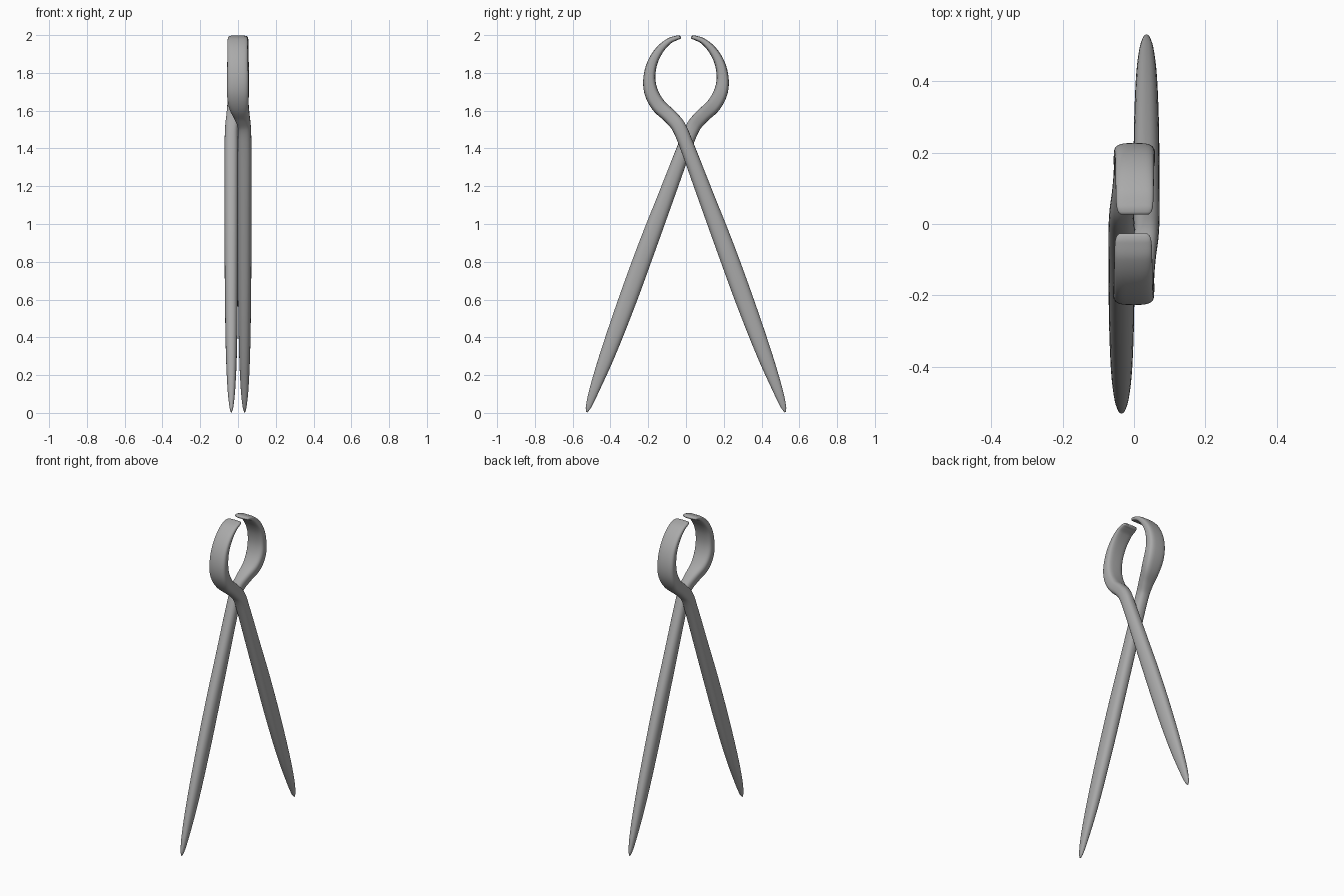
import bpy, bmesh, math
from mathutils import Vector

if "Cube" in bpy.data.objects:
    bpy.data.objects.remove(bpy.data.objects["Cube"])

iron = bpy.data.materials.new("grey iron")
iron.diffuse_color = (0.40, 0.40, 0.40, 1)
iron.use_nodes = True
iron.node_tree.nodes["Principled BSDF"].inputs["Base Color"].default_value = iron.diffuse_color

# Stations along one arm: y, z, x centre, half width in x, half width in plane
STATIONS = [
    (0.526, 0.004, 0.035, 0.003, 0.004),
    (0.517, 0.030, 0.035, 0.010, 0.014),
    (0.486, 0.120, 0.035, 0.020, 0.026),
    (0.415, 0.310, 0.035, 0.029, 0.040),
    (0.312, 0.590, 0.035, 0.034, 0.048),
    (0.206, 0.880, 0.035, 0.036, 0.048),
    (0.104, 1.150, 0.035, 0.036, 0.043),
    (0.000, 1.425, 0.035, 0.036, 0.038),
    (-0.040, 1.517, 0.033, 0.035, 0.038),
    (-0.085, 1.570, 0.020, 0.042, 0.038),
    (-0.145, 1.627, 0.004, 0.053, 0.039),
    (-0.183, 1.695, -0.001, 0.058, 0.037),
    (-0.194, 1.770, -0.001, 0.057, 0.032),
    (-0.179, 1.850, -0.002, 0.055, 0.027),
    (-0.142, 1.918, -0.002, 0.054, 0.022),
    (-0.092, 1.967, -0.002, 0.053, 0.016),
    (-0.050, 1.985, -0.002, 0.051, 0.012),
    (-0.033, 1.988, -0.002, 0.046, 0.009),
    (-0.026, 1.988, -0.002, 0.038, 0.004),
]
SIDES, STEPS = 32, 6


def smooth_stations(pts):
    """Catmull-Rom interpolation of every station value."""
    out = []
    for i in range(len(pts) - 1):
        a, b, c, d = (pts[max(i - 1, 0)], pts[i], pts[i + 1],
                      pts[min(i + 2, len(pts) - 1)])
        # tangents scaled by spacing, so uneven stations stay smooth
        dist = lambda p, q: math.hypot(p[0] - q[0], p[1] - q[1]) or 1e-6
        h, hp, hn = dist(b, c), dist(a, b), dist(c, d)
        for s in range(STEPS):
            t = s / STEPS
            row = []
            for k in range(5):
                m1 = (c[k] - a[k]) / (hp + h) * h if i else c[k] - b[k]
                m2 = (d[k] - b[k]) / (h + hn) * h if i < len(pts) - 2 else c[k] - b[k]
                row.append((2*t**3 - 3*t**2 + 1) * b[k] + (t**3 - 2*t**2 + t) * m1
                           + (3*t**2 - 2*t**3) * c[k] + (t**3 - t**2) * m2)
            out.append(row)
    out.append(list(pts[-1]))
    return out


def power(v, e):
    return math.copysign(abs(v) ** e, v)


def build_arm():
    rows = smooth_stations(STATIONS)
    bm = bmesh.new()
    rings = []
    for i, (y, z, x, hx, hw) in enumerate(rows):
        p, q = rows[max(i - 1, 0)], rows[min(i + 1, len(rows) - 1)]
        tan = Vector((0, q[0] - p[0], q[1] - p[1])).normalized()
        side = Vector((0, tan.z, -tan.y))
        # handle section is an oval, jaw section a rounded rectangle
        e = 0.85 - 0.25 * min(max((z - 1.45) / 0.2, 0), 1)
        ring = []
        for k in range(SIDES):
            a = 2 * math.pi * k / SIDES
            ring.append(bm.verts.new(Vector((x + hx * power(math.cos(a), e), y, z))
                                     + side * hw * power(math.sin(a), e)))
        rings.append(ring)
    for r, s in zip(rings, rings[1:]):
        for k in range(SIDES):
            n = (k + 1) % SIDES
            bm.faces.new((r[k], r[n], s[n], s[k]))
    bm.faces.new(rings[0])
    bm.faces.new(rings[-1])
    bmesh.ops.recalc_face_normals(bm, faces=bm.faces)
    for f in bm.faces:
        f.smooth = True
    me = bpy.data.meshes.new("tong_arm")
    bm.to_mesh(me)
    bm.free()
    me.materials.append(iron)
    return me


# Two identical arms, the second turned half way round the upright axis
arm = build_arm()
for name, turn in (("right_arm", 0), ("left_arm", math.pi)):
    ob = bpy.data.objects.new(name, arm)
    ob.rotation_euler.z = turn
    bpy.context.collection.objects.link(ob)
